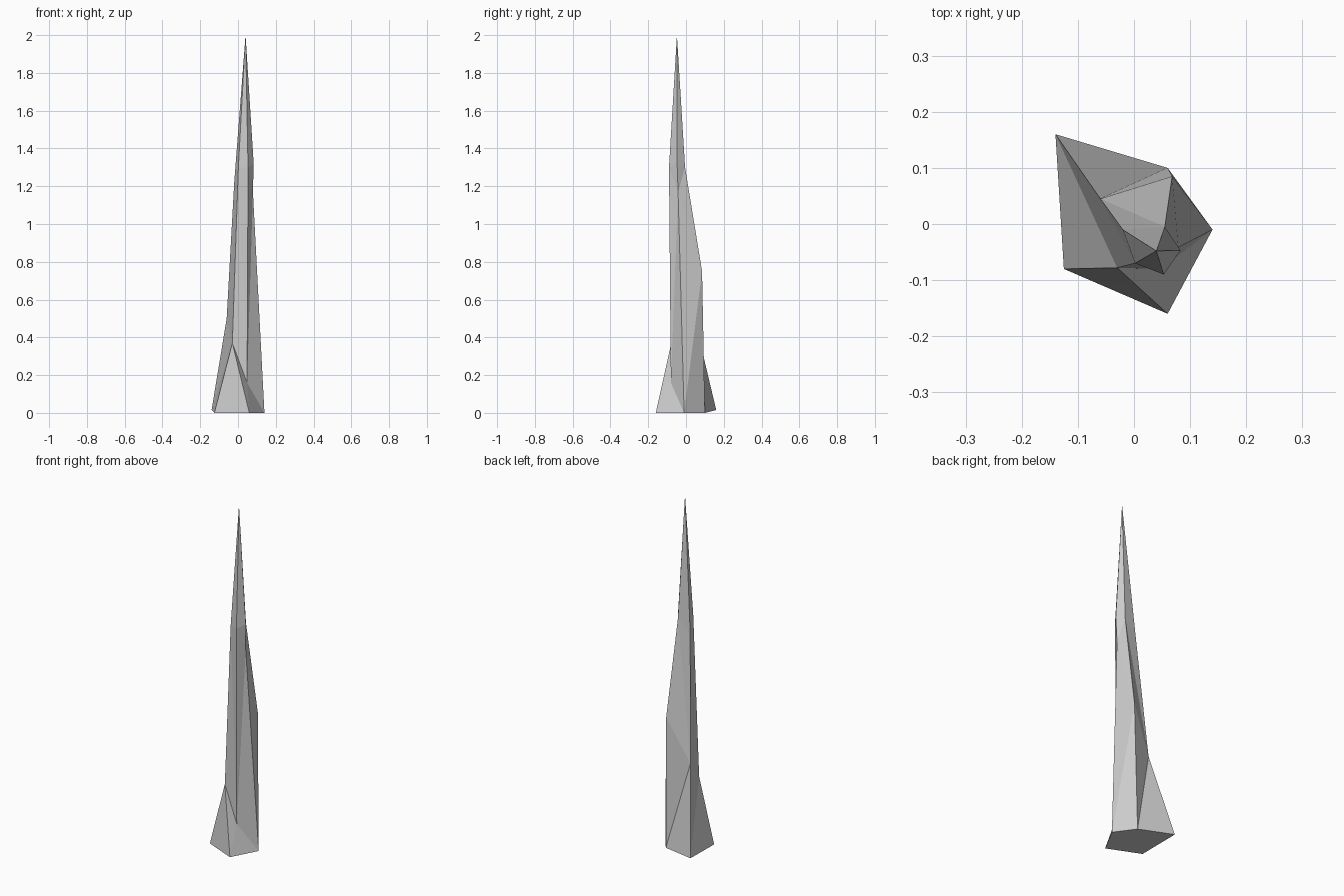
import bpy
import bmesh

cube = bpy.data.objects.get("Cube")
if cube:
    bpy.data.objects.remove(cube, do_unlink=True)

# Stone material
stone = bpy.data.materials.new("grey stone")
stone.use_nodes = True
colour = (0.6, 0.6, 0.6, 1)
stone.diffuse_color = colour
stone.node_tree.nodes["Principled BSDF"].inputs["Base Color"].default_value = colour

# Five ridges, each from base to shoulder, plus the shared tip
ridges = [
    [(-.14, .16, .015), (-.06, .045, .5), (-.02, -.01, 1.22)],    # back right
    [(-.125, -.08, 0), (-.03, -.078, .37), (.002, -.07, 1.3)],    # front right
    [(.06, -.16, 0), (.048, -.08, .16), (.053, -.09, 1.3)],       # front
    [(.14, -.01, 0), (.079, -.042, 1.17), (.083, -.047, 1.32)],   # left
    [(.06, .10, 0), (.068, .085, .75), (.055, -.005, 1.3)],       # back left
]
tip = (.04, -.048, 2)
# Diagonal direction of the lower and upper facet between each ridge and the next
rising = [(True, True), (False, False), (False, False), (True, True), (True, False)]

bm = bmesh.new()
rows = [[bm.verts.new(p) for p in ridge] for ridge in ridges]
top = bm.verts.new(tip)
for i, a in enumerate(rows):
    b = rows[(i + 1) % len(rows)]
    for k in range(2):
        if rising[i][k]:
            bm.faces.new((a[k], b[k], b[k + 1]))
            bm.faces.new((a[k], b[k + 1], a[k + 1]))
        else:
            bm.faces.new((a[k], b[k], a[k + 1]))
            bm.faces.new((b[k], b[k + 1], a[k + 1]))
    bm.faces.new((a[2], b[2], top))

# Underside
bm.faces.new([r[0] for r in reversed(rows)])
bmesh.ops.recalc_face_normals(bm, faces=bm.faces[:])

mesh = bpy.data.meshes.new("stone_spike")
bm.to_mesh(mesh)
bm.free()
mesh.materials.append(stone)
spike = bpy.data.objects.new("stone_spike", mesh)
bpy.context.collection.objects.link(spike)
